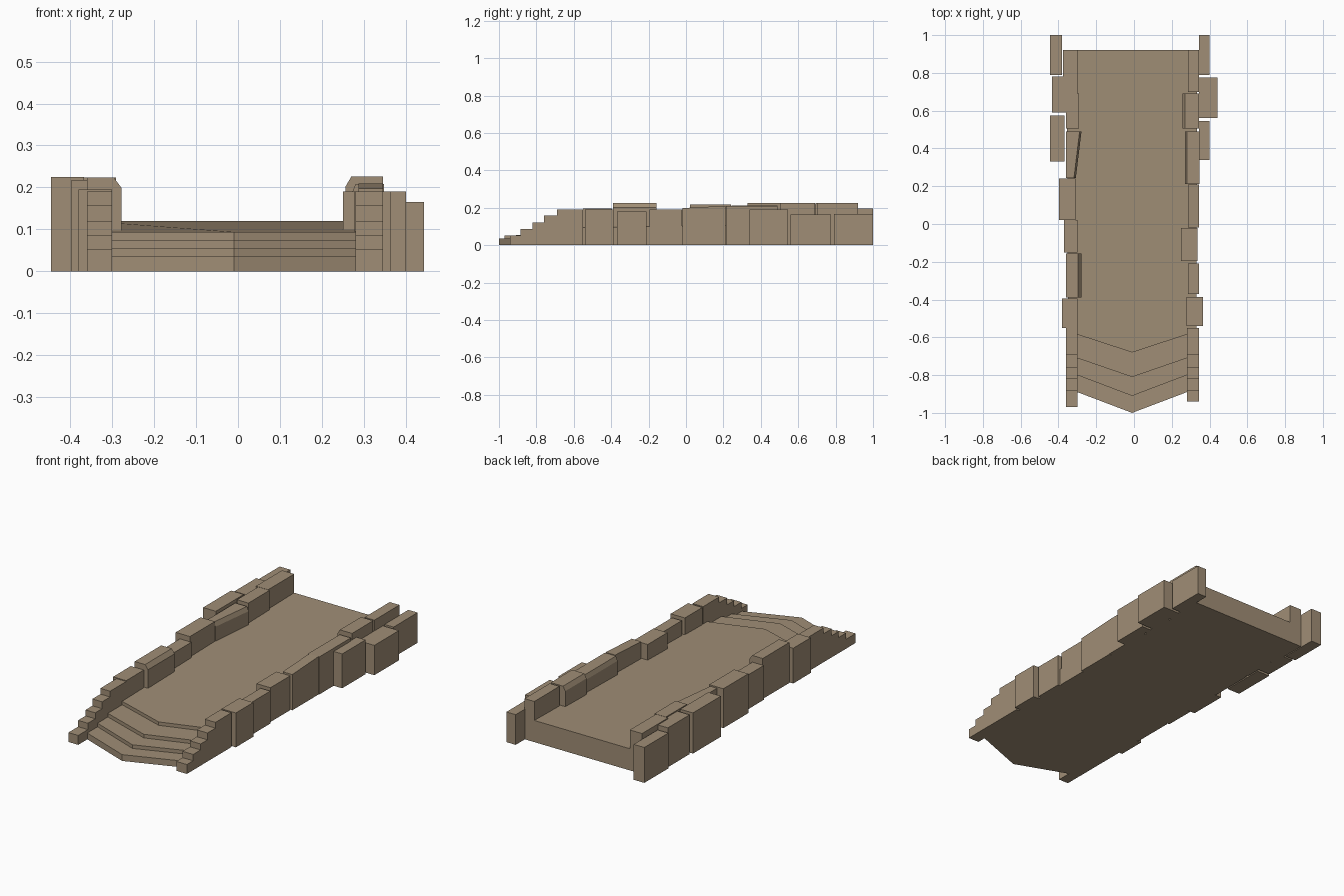
import bpy

default = bpy.data.objects.get("Cube")
if default:
    bpy.data.objects.remove(default, do_unlink=True)

stone = bpy.data.materials.new("brown_stone")
stone.use_nodes = True
color = (0.352, 0.27, 0.181, 1)
stone.diffuse_color = color
stone.node_tree.nodes["Principled BSDF"].inputs["Base Color"].default_value = color


def loft(name, first, last):
    """Solid between two matching outlines."""
    n = len(first)
    faces = [tuple(reversed(range(n))), tuple(range(n, 2 * n))]
    faces += [(i, (i + 1) % n, n + (i + 1) % n, n + i) for i in range(n)]
    mesh = bpy.data.meshes.new(name)
    mesh.from_pydata(first + last, [], faces)
    mesh.materials.append(stone)
    obj = bpy.data.objects.new(name, mesh)
    bpy.context.collection.objects.link(obj)
    # Make normals point outwards on both sides of the walkway
    import bmesh
    bm = bmesh.new()
    bm.from_mesh(mesh)
    bmesh.ops.recalc_face_normals(bm, faces=bm.faces)
    bm.to_mesh(mesh)
    bm.free()


def block(name, inner, outer, y0, y1, h, inner_back=None, h_back=None, cut=0.0):
    """Wall block, optionally tapered in plan, sloped on top, chamfered inside."""
    def section(x, y, top):
        d = cut if outer > x else -cut
        pts = [(outer, y, 0), (outer, y, top)]
        pts += [(x + d, y, top), (x, y, top - 0.024)] if cut else [(x, y, top)]
        return pts + [(x, y, 0)]
    back = inner if inner_back is None else inner_back
    loft(name, section(inner, y0, h), section(back, y1, h_back or h))


# Arrow-shaped front steps
tips = [(-1.0, -0.89), (-0.91, -0.80), (-0.81, -0.71), (-0.68, -0.585)]
heights = [0.035, 0.055, 0.075, 0.094]


def chevron(tip, side):
    return [(-0.30, side), (-0.01, tip), (0.28, side)]


for i in range(3):
    outline = chevron(*tips[i]) + chevron(*tips[i + 1])[::-1]
    loft(f"front_step_{i + 1}", [(x, y, 0) for x, y in outline],
         [(x, y, heights[i]) for x, y in outline])

# Gently rising walkway
deck = chevron(*tips[3]) + [(0.33, -0.56), (0.335, 0.92), (-0.355, 0.92), (-0.35, -0.56)]
loft("walkway", [(x, y, 0) for x, y in deck],
     [(x, y, 0.12 if y > 0 else heights[3]) for x, y in deck])

# Stepped wall ends
step_y = [-0.885, -0.82, -0.76, -0.69, -0.55]
step_h = [0.052, 0.087, 0.12, 0.158, 0.19]
for side, inner, outer, start in (("right", -0.30, -0.36, -0.97), ("left", 0.28, 0.345, -0.94)):
    y = start
    for i, (end, h) in enumerate(zip(step_y, step_h)):
        block(f"{side}_wall_step_{i + 1}", inner, outer, y, end, h)
        y = end

# Right wall blocks
block("right_wall_1", -0.30, -0.38, -0.55, -0.395, 0.195)
block("right_wall_2", -0.278, -0.36, -0.39, -0.157, 0.224, cut=0.018)
block("right_wall_3", -0.30, -0.37, -0.152, 0.02, 0.19)
block("right_wall_4", -0.31, -0.397, 0.022, 0.24, 0.218)
block("right_wall_5", -0.308, -0.36, 0.243, 0.49, 0.212, inner_back=-0.278, cut=0.01)
block("right_wall_6", -0.29, -0.36, 0.505, 0.69, 0.224)
block("right_wall_7", -0.30, -0.375, 0.692, 0.92, 0.224)
block("right_outer_1", -0.367, -0.445, 0.33, 0.575, 0.225)
block("right_outer_2", -0.36, -0.435, 0.59, 0.78, 0.218)
block("right_outer_3", -0.38, -0.445, 0.79, 1.0, 0.196)

# Left wall blocks
block("left_wall_1", 0.278, 0.365, -0.54, -0.387, 0.19)
block("left_wall_2", 0.285, 0.345, -0.37, -0.21, 0.18)
block("left_wall_3", 0.25, 0.335, -0.195, -0.022, 0.19)
block("left_wall_4", 0.287, 0.345, -0.018, 0.21, 0.198, h_back=0.21)
block("left_wall_5", 0.27, 0.348, 0.213, 0.49, 0.208, cut=0.01)
block("left_wall_6", 0.256, 0.345, 0.505, 0.69, 0.226, cut=0.014)
block("left_wall_7", 0.285, 0.345, 0.70, 0.92, 0.225)
block("left_outer_1", 0.343, 0.40, 0.34, 0.545, 0.19)
block("left_outer_2", 0.343, 0.443, 0.56, 0.775, 0.165)
block("left_outer_3", 0.343, 0.40, 0.79, 1.0, 0.167)
